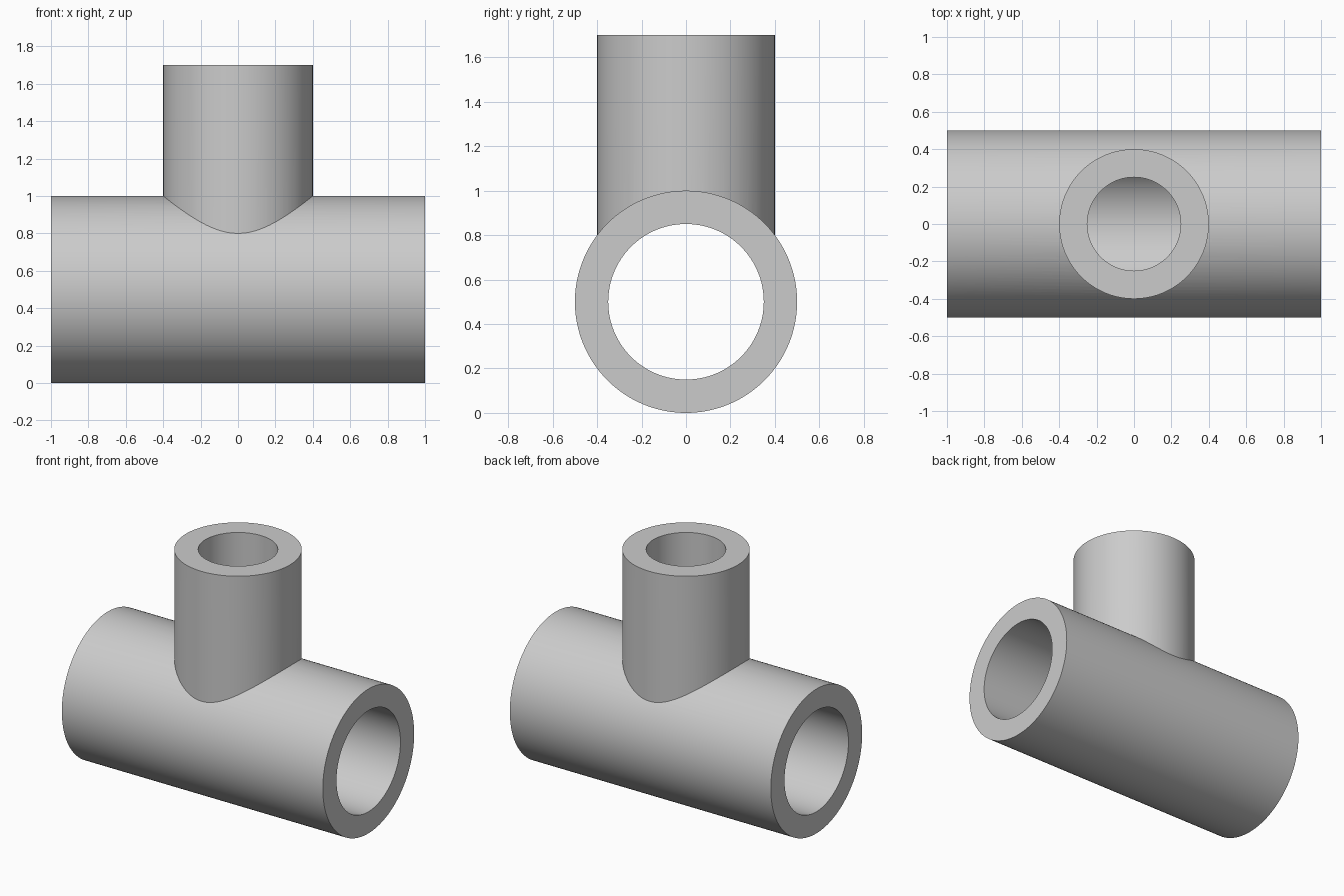
import bpy
from math import pi, radians

if "Cube" in bpy.data.objects:
    bpy.data.objects.remove(bpy.data.objects["Cube"])

SEGMENTS = 128
AXIS_Z = 0.5      # height of the main pipe's centre line
TOP_Z = 1.7       # height of the branch opening


def cylinder(name, radius, length, centre, along_x=False):
    bpy.ops.mesh.primitive_cylinder_add(
        vertices=SEGMENTS, radius=radius, depth=length, location=centre,
        rotation=(0, pi / 2 if along_x else 0, 0))
    obj = bpy.context.object
    obj.name = name
    bpy.ops.object.transform_apply(location=True, rotation=True, scale=True)
    return obj


def boolean(target, tool, operation):
    mod = target.modifiers.new(tool.name, 'BOOLEAN')
    mod.operation = operation
    mod.solver = 'EXACT'
    mod.object = tool
    bpy.context.view_layer.objects.active = target
    bpy.ops.object.modifier_apply(modifier=mod.name)
    bpy.data.objects.remove(tool, do_unlink=True)


# Outer walls: horizontal pipe with an upright branch
tee = cylinder("pipe_tee", 0.5, 2.0, (0, 0, AXIS_Z), along_x=True)
branch_len = TOP_Z - AXIS_Z
branch = cylinder("branch", 0.4, branch_len, (0, 0, AXIS_Z + branch_len / 2))
boolean(tee, branch, 'UNION')

# Bores: through the main pipe, and down the branch into it
main_bore = cylinder("main_bore", 0.35, 2.4, (0, 0, AXIS_Z), along_x=True)
boolean(tee, main_bore, 'DIFFERENCE')
branch_bore = cylinder("branch_bore", 0.25, 1.4, (0, 0, AXIS_Z + 0.7))
boolean(tee, branch_bore, 'DIFFERENCE')

# Smooth walls with crisp rims and seams
bpy.ops.object.select_all(action='DESELECT')
tee.select_set(True)
bpy.context.view_layer.objects.active = tee
bpy.ops.object.shade_smooth_by_angle(angle=radians(30))
